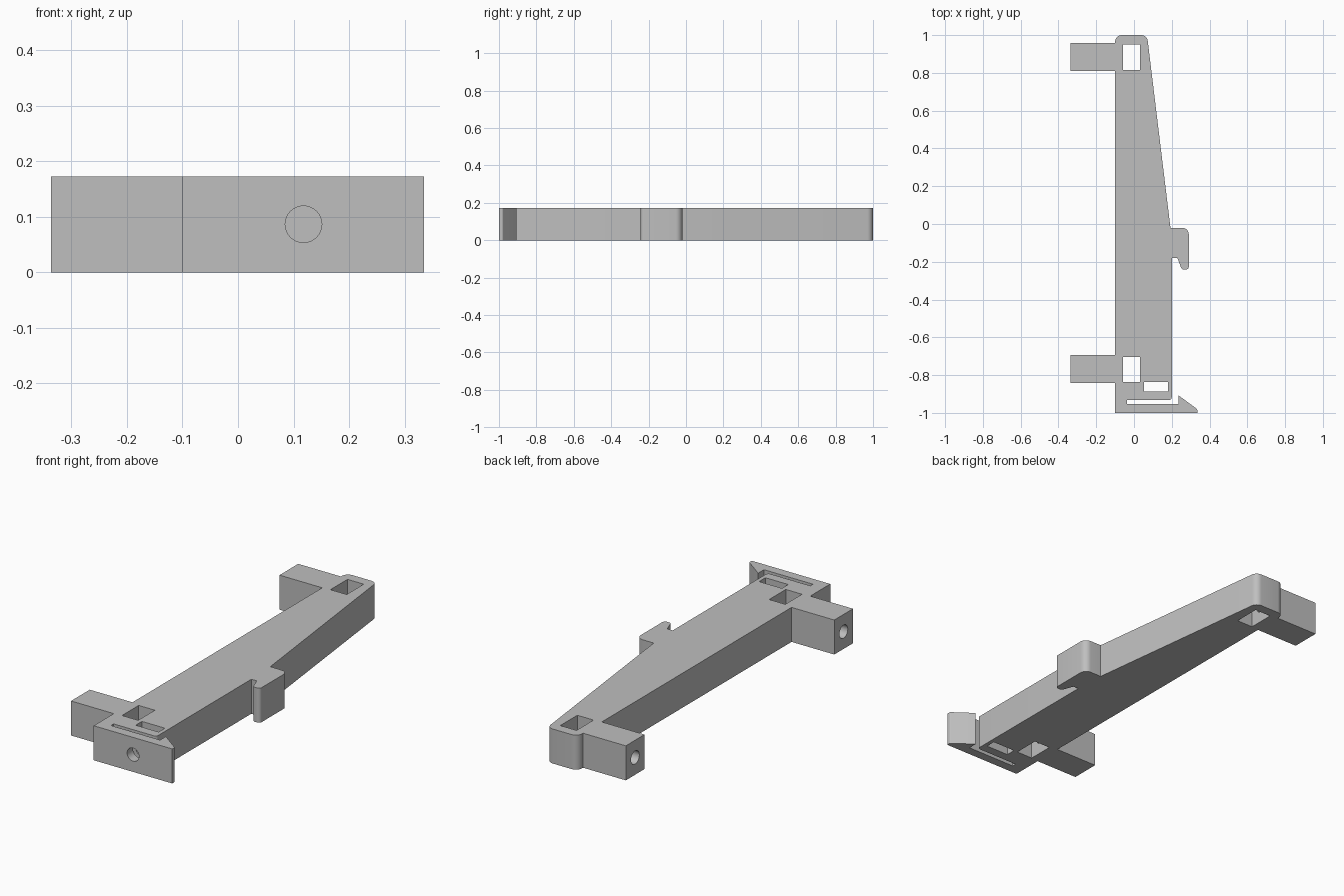
import bpy, bmesh, math
from mathutils import Vector, Matrix

cube = bpy.data.objects.get("Cube")
if cube:
    bpy.data.objects.remove(cube, do_unlink=True)

HEIGHT = 0.173
MID = HEIGHT / 2

grey = bpy.data.materials.new("grey plastic")
grey.use_nodes = True
colour = (0.52, 0.52, 0.52, 1)
grey.diffuse_color = colour
grey.node_tree.nodes["Principled BSDF"].inputs["Base Color"].default_value = colour


def rounded(corners, steps=8):
    """Turn (x, y, radius) corners into a 2D outline with filleted corners."""
    out = []
    for i, (x, y, r) in enumerate(corners):
        p = Vector((x, y))
        if not r:
            out.append(p)
            continue
        a = (Vector(corners[i - 1][:2]) - p).normalized()
        b = (Vector(corners[(i + 1) % len(corners)][:2]) - p).normalized()
        half = a.angle(b) / 2
        centre = p + (a + b).normalized() * (r / math.sin(half))
        start = p + a * (r / math.tan(half)) - centre
        end = p + b * (r / math.tan(half)) - centre
        sweep = math.atan2(start.x * end.y - start.y * end.x, start.dot(end))
        for k in range(steps + 1):
            t = sweep * k / steps
            out.append(centre + Matrix.Rotation(t, 2) @ start)
    return out


def make_object(name, bm):
    bmesh.ops.recalc_face_normals(bm, faces=bm.faces)
    mesh = bpy.data.meshes.new(name)
    bm.to_mesh(mesh)
    bm.free()
    mesh.materials.append(grey)
    obj = bpy.data.objects.new(name, mesh)
    bpy.context.collection.objects.link(obj)
    return obj


def extrude_outline(name, outline):
    bm = bmesh.new()
    face = bm.faces.new([bm.verts.new((p.x, p.y, 0)) for p in outline])
    top = bmesh.ops.extrude_face_region(bm, geom=[face])["geom"]
    bmesh.ops.translate(bm, vec=(0, 0, HEIGHT),
                        verts=[v for v in top if isinstance(v, bmesh.types.BMVert)])
    return make_object(name, bm)


def box_cutter(name, x0, x1, y0, y1):
    bm = bmesh.new()
    bmesh.ops.create_cube(bm, size=1)
    bmesh.ops.scale(bm, vec=(x1 - x0, y1 - y0, HEIGHT * 2), verts=bm.verts)
    bmesh.ops.translate(bm, vec=((x0 + x1) / 2, (y0 + y1) / 2, MID), verts=bm.verts)
    return make_object(name, bm)


def drill_cutter(name, start, end, radius=0.033):
    a, b = Vector(start), Vector(end)
    bm = bmesh.new()
    turn = (b - a).to_track_quat('Z', 'Y').to_matrix().to_4x4()
    bmesh.ops.create_cone(bm, cap_ends=True, segments=32, radius1=radius, radius2=radius,
                          depth=(b - a).length,
                          matrix=Matrix.Translation((a + b) / 2) @ turn)
    return make_object(name, bm)


# Profile pieces, counter-clockwise: x, y, corner radius
latch = [(-0.10, -1.0, 0), (0.335, -1.0, 0), (0.335, -0.98, 0.01), (0.235, -0.907, 0),
         (0.235, -0.953, 0), (-0.037, -0.953, 0), (-0.037, -0.932, 0)]
body_corner = [(0.2, -0.932, 0.015)]
hook = [(0.2, -0.18, 0), (0.23, -0.18, 0), (0.253, -0.242, 0.018), (0.29, -0.242, 0.017),
        (0.29, -0.02, 0.035), (0.193, -0.02, 0)]
tapered_end = [(0.069, 1.0, 0.035), (-0.10, 1.0, 0.035)]


def side_arm(y0, y1):
    return [(-0.10, y1, 0), (-0.337, y1, 0), (-0.337, y0, 0), (-0.10, y0, 0)]


arms = [(0.81, 0.958), (-0.841, -0.693)]
corners = latch + body_corner + hook + tapered_end
for arm in arms:
    corners += side_arm(*arm)
bracket = extrude_outline("latch_bracket", rounded(corners))

# Nut pockets through the body, and bolt holes leading into them
cutters = [box_cutter("rear_pocket", -0.058, 0.032, 0.815, 0.95),
           box_cutter("front_pocket", -0.058, 0.032, -0.836, -0.704),
           box_cutter("latch_pocket", 0.053, 0.18, -0.886, -0.836),
           drill_cutter("latch_bolt_hole", (0.118, -1.1, MID), (0.118, -0.86, MID))]
for y0, y1 in arms:
    y = (y0 + y1) / 2
    cutters.append(drill_cutter("arm_bolt_hole", (-0.4, y, MID), (-0.02, y, MID)))

bpy.ops.object.select_all(action='DESELECT')
bpy.context.view_layer.objects.active = bracket
bracket.select_set(True)
for cutter in cutters:
    cutter.hide_render = True
    mod = bracket.modifiers.new(cutter.name, 'BOOLEAN')
    mod.operation = 'DIFFERENCE'
    mod.solver = 'EXACT'
    mod.object = cutter
    bpy.ops.object.modifier_apply(modifier=mod.name)
    bpy.data.objects.remove(cutter, do_unlink=True)

bpy.ops.object.shade_smooth_by_angle(angle=math.radians(30))
